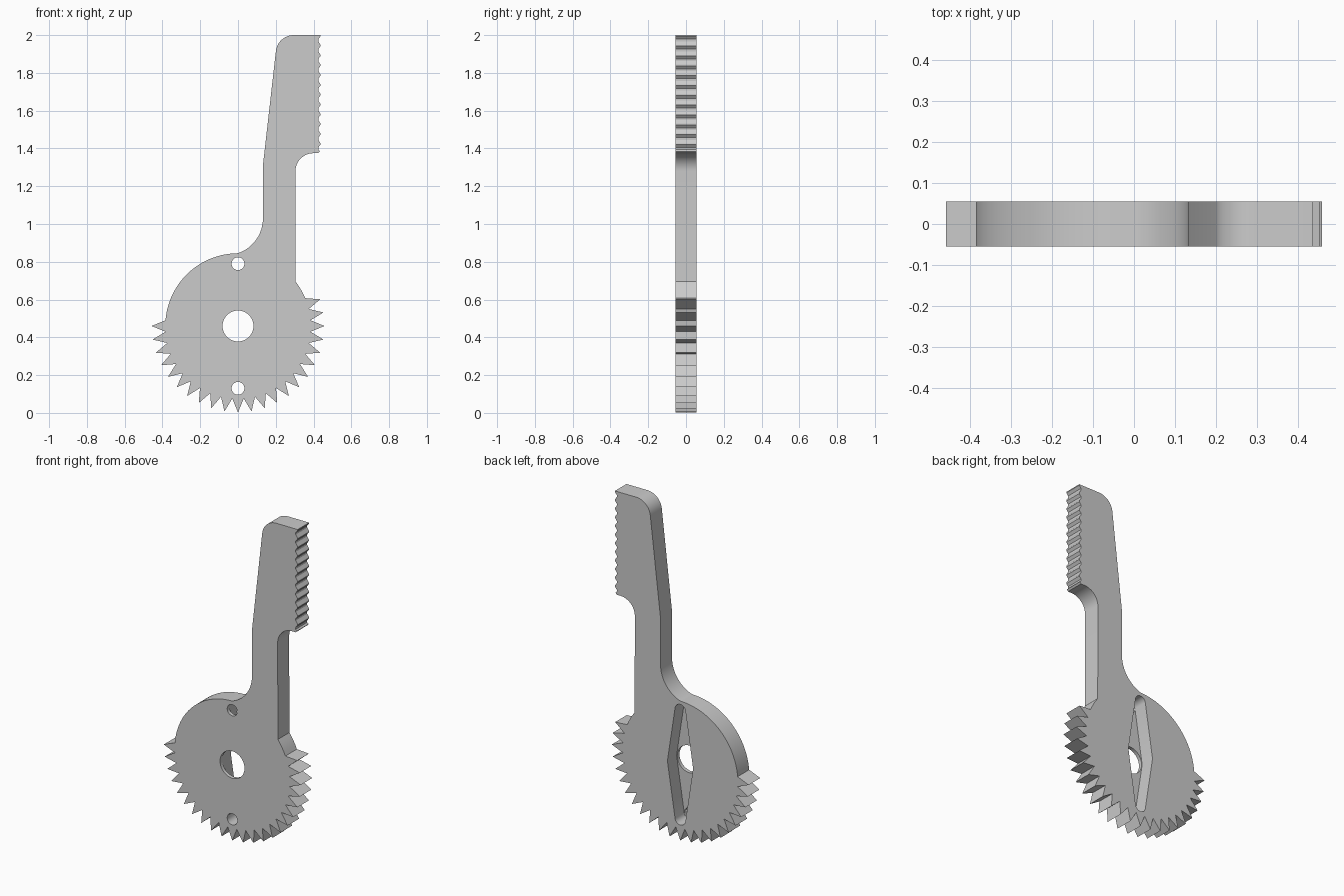
import bpy, bmesh
from math import sin, cos, radians

cube = bpy.data.objects.get("Cube")
if cube:
    bpy.data.objects.remove(cube, do_unlink=True)

HALF = 0.055      # half thickness of the plate
HUB = 0.46        # height of the gear centre
ROOT, TIP = 0.385, 0.458
HOLE_Z = 0.33     # distance of pin holes from the centre

grey = bpy.data.materials.new("light grey")
grey.use_nodes = True
colour = (0.6, 0.6, 0.6, 1)
grey.diffuse_color = colour
grey.node_tree.nodes["Principled BSDF"].inputs["Base Color"].default_value = colour


def arc(cx, cz, r, start, end, steps=12):
    angles = [radians(start + (end - start) * i / steps) for i in range(steps + 1)]
    return [(cx + r * cos(a), cz + r * sin(a)) for a in angles]


def prism(name, points, y0, y1):
    """Extrude an x-z outline from y0 to y1."""
    bm = bmesh.new()
    face = bm.faces.new([bm.verts.new((x, y0, z)) for x, z in points])
    ext = bmesh.ops.extrude_face_region(bm, geom=[face])
    verts = [g for g in ext["geom"] if isinstance(g, bmesh.types.BMVert)]
    bmesh.ops.translate(bm, verts=verts, vec=(0, y1 - y0, 0))
    bmesh.ops.recalc_face_normals(bm, faces=bm.faces)
    mesh = bpy.data.meshes.new(name)
    bm.to_mesh(mesh)
    bm.free()
    mesh.materials.append(grey)
    obj = bpy.data.objects.new(name, mesh)
    bpy.context.collection.objects.link(obj)
    return obj


def cut(target, cutter):
    cutter.hide_render = True
    mod = target.modifiers.new("cut", 'BOOLEAN')
    mod.operation = 'DIFFERENCE'
    mod.solver = 'EXACT'
    mod.object = cutter
    bpy.context.view_layer.objects.active = target
    bpy.ops.object.modifier_apply(modifier=mod.name)
    bpy.data.objects.remove(cutter, do_unlink=True)


# Hub rim, then the fillet up into the arm
outline = arc(0, HUB, ROOT, 175.5, 91, 28)
outline += arc(-0.063, 1.03, 0.195, -71, 0)
# Arm back edge and rounded top corner
outline += [(0.132, 1.31)]
outline += arc(0.295, 1.905, 0.095, 174, 90)
# Fine rack along the arm's edge
teeth = 12
pitch = 0.625 / teeth
for i in range(teeth):
    z = 2.0 - i * pitch
    outline += [(0.437, z - 0.0 * pitch), (0.437, z - 0.12 * pitch),
                (0.425, z - 0.42 * pitch), (0.425, z - 0.65 * pitch)]
outline += [(0.434, 1.385), (0.425, 1.375)]
# Notch under the rack and the rim below the arm
outline += arc(0.400, 1.279, 0.096, 90, 180)
outline += arc(0, HUB, ROOT, 37.5, 22.5, 4)
# Gear teeth around the lower half
for i in range(23):
    a = 18 - 9 * i
    outline += arc(0, HUB, TIP, a, a, 1)[:1]
    if i < 22:
        outline += arc(0, HUB, ROOT, a - 4.5, a - 4.5, 1)[:1]

arm = prism("gear_arm", outline, -HALF, HALF)

# Diamond pocket in the back
pocket = arc(0, HUB + HOLE_Z, 0.035, 8, 172) + [(-0.086, HUB)]
pocket += arc(0, HUB - HOLE_Z, 0.035, 188, 352) + [(0.086, HUB)]
cut(arm, prism("pocket_cutter", pocket, -HALF + 0.022, HALF + 0.1))

# Shaft hole and two pin holes through the front
for z, r, n in ((HUB, 0.082, 48), (HUB + HOLE_Z, 0.034, 32), (HUB - HOLE_Z, 0.034, 32)):
    cut(arm, prism("hole_cutter", arc(0, z, r, 0, 360, n)[:-1], -HALF - 0.1, HALF + 0.1))

bpy.ops.object.select_all(action='DESELECT')
arm.select_set(True)
bpy.context.view_layer.objects.active = arm
bpy.ops.object.shade_smooth_by_angle(angle=radians(20))
